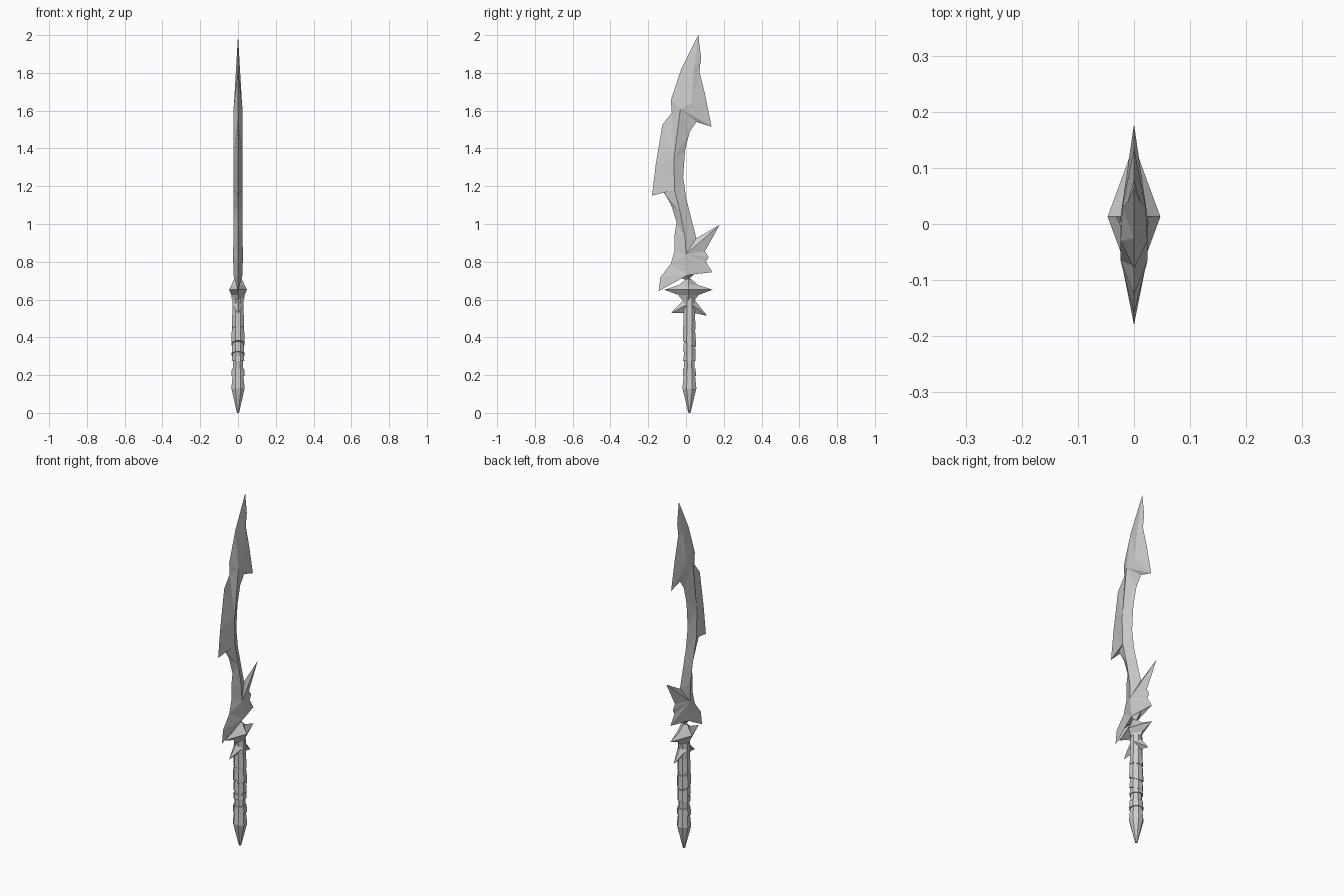
import bpy
import bmesh
import math
from mathutils import Vector

cube = bpy.data.objects.get("Cube")
if cube:
    bpy.data.objects.remove(cube, do_unlink=True)

steel = bpy.data.materials.new("grey steel")
steel.use_nodes = True
GREY = (0.6, 0.6, 0.6, 1)
steel.diffuse_color = GREY
steel.node_tree.nodes["Principled BSDF"].inputs["Base Color"].default_value = GREY


def finish(name, bm):
    bmesh.ops.remove_doubles(bm, verts=bm.verts, dist=0.0005)
    bmesh.ops.recalc_face_normals(bm, faces=bm.faces)
    mesh = bpy.data.meshes.new(name)
    bm.to_mesh(mesh)
    bm.free()
    mesh.materials.append(steel)
    bpy.context.collection.objects.link(bpy.data.objects.new(name, mesh))


def loft(name, rings, sides, centre_y=0.018, turn=0.0):
    """Rings are (height, half width x, half width y, slope along y)."""
    bm = bmesh.new()
    loops = []
    for z, rx, ry, slope in rings:
        loop = []
        for i in range(sides):
            a = math.tau * i / sides + turn
            y = ry * math.sin(a)
            loop.append(bm.verts.new((rx * math.cos(a), centre_y + y, z + slope * y)))
        loops.append(loop)
    for low, high in zip(loops, loops[1:]):
        for i in range(sides):
            j = (i + 1) % sides
            bm.faces.new((low[i], low[j], high[j], high[i]))
    bm.faces.new(loops[0])
    bm.faces.new(loops[-1])
    finish(name, bm)


def spike(name, base, tip, half_x, half_z):
    """Four sided thorn in the y-z plane."""
    bm = bmesh.new()
    y, z = base
    ring = [bm.verts.new(p) for p in
            ((half_x, y, z), (0, y, z + half_z), (-half_x, y, z), (0, y, z - half_z))]
    point = bm.verts.new((0, *tip))
    for i in range(4):
        bm.faces.new((ring[i], ring[(i + 1) % 4], point))
    bm.faces.new(ring)
    finish(name, bm)


# Blade: raised ridge (y, z, half thickness) running from guard to tip
ridge = [(0.01, 0.73, 0.024), (0.0, 0.84, 0.026), (-0.005, 0.93, 0.024),
         (-0.03, 1.06, 0.024), (-0.06, 1.18, 0.024), (-0.065, 1.34, 0.024),
         (-0.03, 1.61, 0.024), (0.03, 1.64, 0.021), (0.04, 1.81, 0.011),
         (0.065, 2.0, 0.0)]
# Cutting edges as (y, z, index of the ridge point each joins)
front_edge = [(0.01, 0.70, 0), (-0.03, 0.715, 0), (-0.1, 0.705, 0), (-0.145, 0.645, 0),
              (-0.135, 0.72, 0), (-0.08, 0.79, 1), (-0.06, 0.86, 1), (-0.06, 0.945, 2),
              (-0.05, 1.01, 3), (-0.08, 1.105, 3), (-0.12, 1.17, 4), (-0.18, 1.15, 4),
              (-0.16, 1.315, 5), (-0.125, 1.525, 5), (-0.075, 1.59, 6),
              (-0.08, 1.655, 6), (-0.025, 1.82, 8), (0.065, 2.0, 9)]
back_edge = [(0.01, 0.70, 0), (0.06, 0.755, 0), (0.14, 0.745, 1), (0.105, 0.80, 1),
             (0.12, 0.825, 1), (0.10, 0.855, 1), (0.178, 0.995, 1), (0.055, 0.925, 2),
             (0.03, 1.02, 3), (0.0, 1.14, 4), (-0.015, 1.25, 5), (-0.005, 1.39, 5),
             (0.02, 1.49, 6), (0.055, 1.54, 6), (0.135, 1.515, 7), (0.10, 1.69, 7),
             (0.07, 1.81, 8), (0.08, 1.88, 8), (0.065, 2.0, 9)]

bm = bmesh.new()
for side in (1, -1):
    crest = [Vector((side * t, y, z)) for y, z, t in ridge]
    for edge in (front_edge, back_edge):
        for (y0, z0, i), (y1, z1, j) in zip(edge, edge[1:]):
            a, b = Vector((0, y0, z0)), Vector((0, y1, z1))
            bm.faces.new([bm.verts.new(p) for p in (crest[i], a, b)])
            for k in range(i, j):
                if (crest[k] - crest[k + 1]).length > 0 and (b - crest[k + 1]).length > 0.001:
                    bm.faces.new([bm.verts.new(p) for p in (crest[k], b, crest[k + 1])])
finish("blade", bm)

# Guard: concave four pointed star
loft("guard", [(0.60, 0.032, 0.035, 0), (0.625, 0.036, 0.055, 0), (0.652, 0.047, 0.128, 0),
               (0.677, 0.034, 0.05, 0), (0.71, 0.02, 0.012, 0)], 4, 0.013)

# Drooping thorns under the guard
spike("front_thorn", (0.0, 0.57), (-0.08, 0.528), 0.028, 0.04)
spike("back_thorn", (0.036, 0.57), (0.112, 0.514), 0.028, 0.04)

# Grip with its slanted wraps
turn = math.pi / 8
loft("grip_core", [(0.19, 0.029, 0.029, 0), (0.40, 0.031, 0.031, 0),
                   (0.54, 0.031, 0.033, 0), (0.61, 0.033, 0.033, 0)], 8, turn=turn)
for name, low, high, radius, slope in (
        ("upper_wrap", 0.45, 0.53, 0.035, -0.25),
        ("middle_wrap", 0.365, 0.44, 0.038, -0.5),
        ("lower_wrap", 0.31, 0.355, 0.036, -0.45),
        ("grip_collar", 0.275, 0.302, 0.036, 0.0),
        ("pommel_collar", 0.195, 0.235, 0.038, 0.0)):
    mid = (low + high) / 2
    loft(name, [(low, radius, radius, slope), (mid, radius * 0.96, radius * 0.96, slope),
                (high, radius * 0.93, radius * 0.93, slope)], 8, turn=turn)

# Pommel
loft("pommel", [(0.0, 0.006, 0.006, 0), (0.13, 0.038, 0.040, 0),
                (0.195, 0.031, 0.033, 0)], 8, turn=turn)
